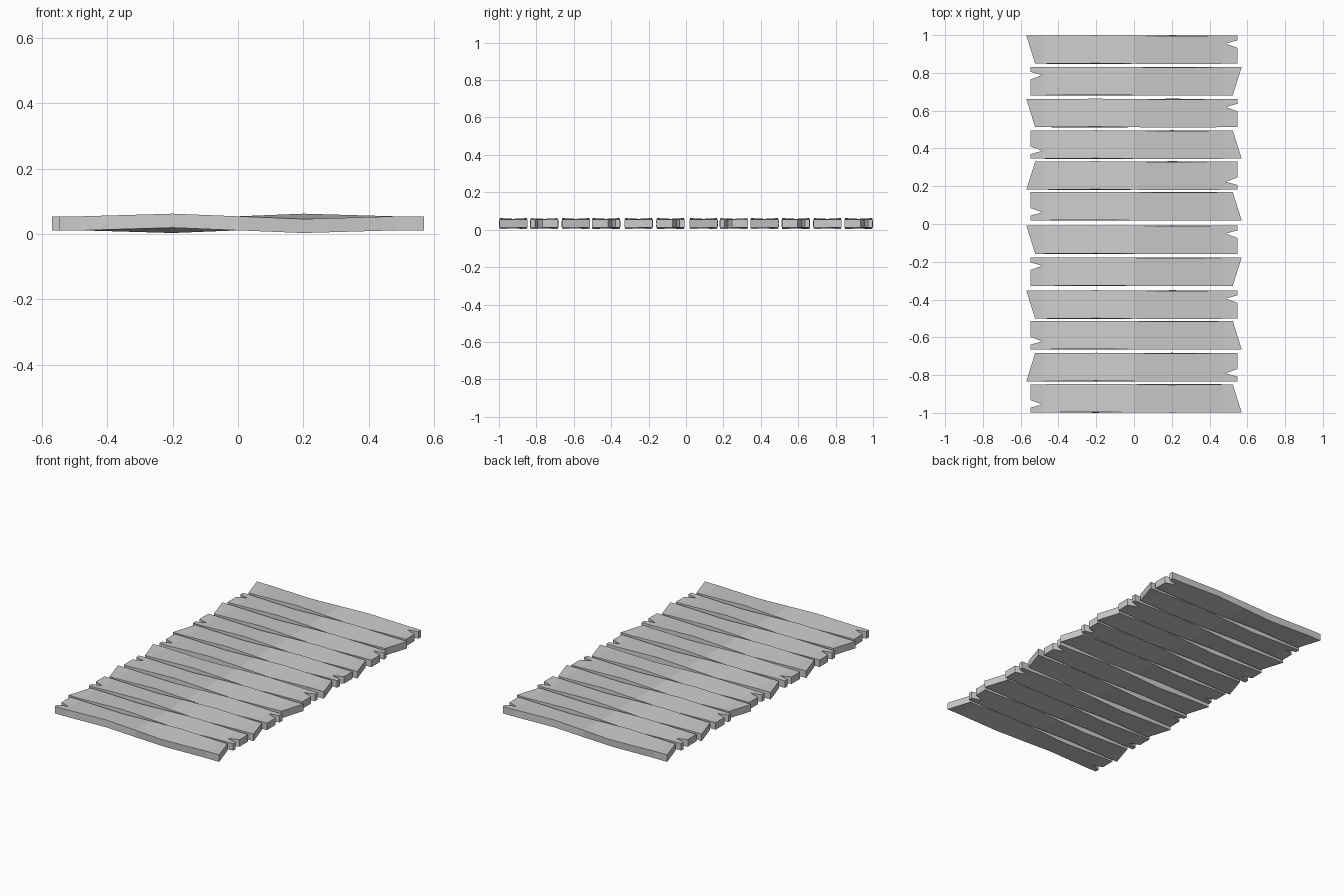
import bpy, bmesh, math

if "Cube" in bpy.data.objects:
    bpy.data.objects.remove(bpy.data.objects["Cube"])

HALF_W, HALF_T, MID_Z = 0.0745, 0.0215, 0.0325
TWIST = 0.11

# plank centres along y, and which long edge carries the point and notch
CENTRES = [0.923, 0.756, 0.587, 0.42, 0.256, 0.094,
           -0.083, -0.253, -0.427, -0.589, -0.758, -0.923]
SIDES = [-1, -1, -1, 1, 1, 1] * 2

# outline: slanted right end, split notch in the left end
OUTLINE = [(-0.548, -HALF_W), (0.57, -HALF_W), (0.523, HALF_W), (-0.548, HALF_W),
           (-0.548, -HALF_W + 0.065), (-0.485, -HALF_W + 0.042),
           (-0.548, -HALF_W + 0.025)]


def twist_at(x):
    """Wave of twist: zero at both ends and the middle, opposite at +-0.2."""
    a = abs(x)
    f = a / 0.2 if a < 0.2 else max(0.0, (0.48 - a) / 0.28)
    return math.copysign(TWIST * f, x)


def make_plank(i, cy, sx, sy):
    bm = bmesh.new()
    face = bm.faces.new([bm.verts.new((x * sx, y * sy, -HALF_T)) for x, y in OUTLINE])
    top = bmesh.ops.extrude_face_region(bm, geom=[face])["geom"]
    bmesh.ops.translate(bm, vec=(0, 0, 2 * HALF_T),
                        verts=[v for v in top if isinstance(v, bmesh.types.BMVert)])
    # cross cuts so the board can warp
    for x in (-0.48, -0.2, 0, 0.2, 0.48):
        bmesh.ops.bisect_plane(bm, geom=bm.verts[:] + bm.edges[:] + bm.faces[:],
                               plane_co=(x, 0, 0), plane_no=(1, 0, 0))
    for v in bm.verts:
        a = twist_at(v.co.x)
        y, z = v.co.y, v.co.z
        v.co.y = y * math.cos(a) - z * math.sin(a)
        v.co.z = y * math.sin(a) + z * math.cos(a)
    bmesh.ops.recalc_face_normals(bm, faces=bm.faces[:])
    me = bpy.data.meshes.new(f"plank_{i}")
    bm.to_mesh(me)
    bm.free()
    ob = bpy.data.objects.new(f"plank_{i}", me)
    ob.location = (0, cy, MID_Z)
    bpy.context.collection.objects.link(ob)


# row of planks, alternately turned end for end
for i, (cy, sy) in enumerate(zip(CENTRES, SIDES)):
    make_plank(i + 1, cy, -1 if i % 2 == 0 else 1, sy)
